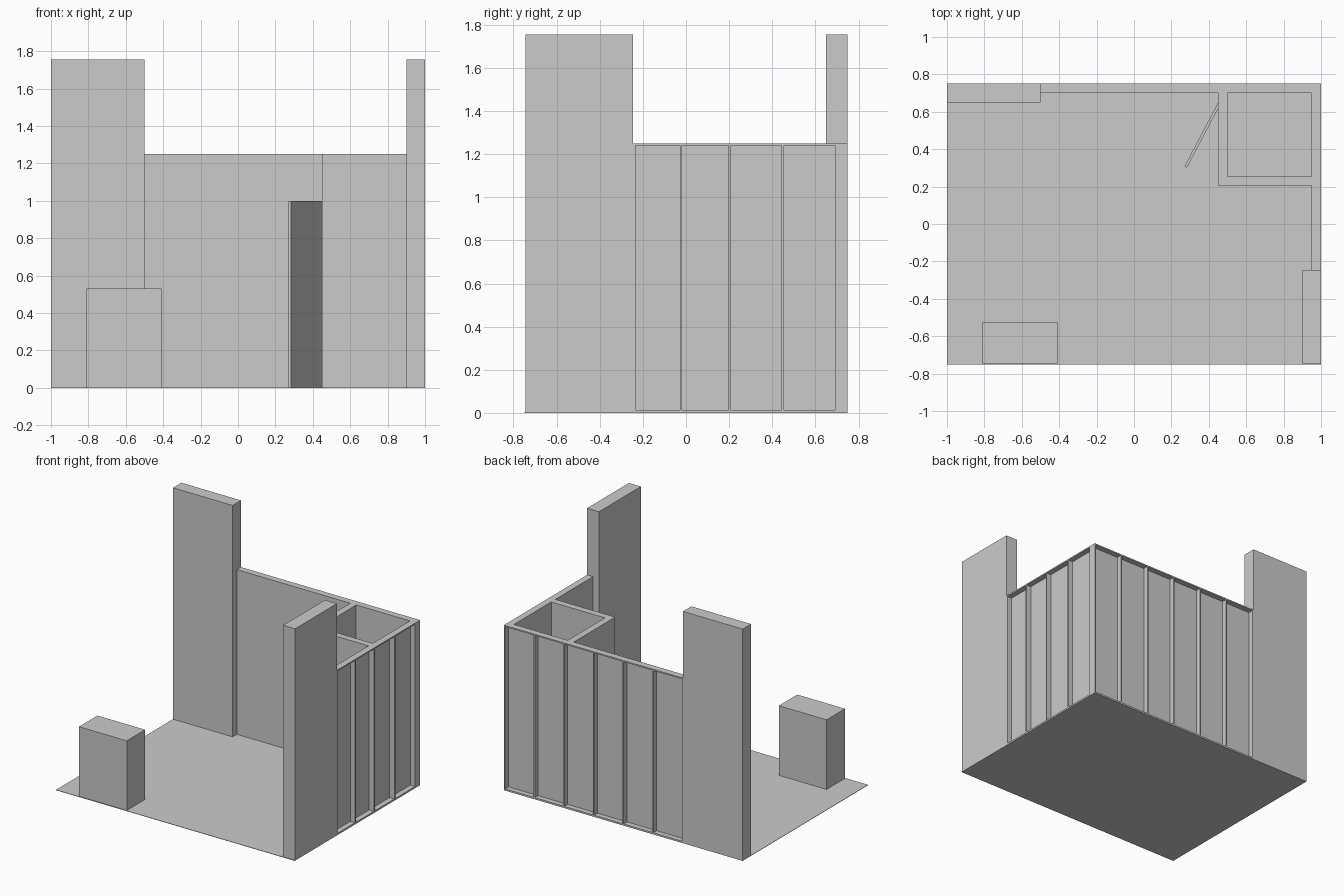
import bpy, bmesh, math
from mathutils import Matrix, Vector

if "Cube" in bpy.data.objects:
    bpy.data.objects.remove(bpy.data.objects["Cube"])


def add_boxes(bm, boxes):
    """Add axis-aligned boxes given as (x0, x1, y0, y1, z0, z1)."""
    for x0, x1, y0, y1, z0, z1 in boxes:
        m = Matrix.Translation(((x0 + x1) / 2, (y0 + y1) / 2, (z0 + z1) / 2))
        m = m @ Matrix.Diagonal((x1 - x0, y1 - y0, z1 - z0, 1))
        bmesh.ops.create_cube(bm, size=1, matrix=m)


def make(name, *boxes):
    bm = bmesh.new()
    add_boxes(bm, boxes)
    mesh = bpy.data.meshes.new(name)
    bm.to_mesh(mesh)
    bm.free()
    ob = bpy.data.objects.new(name, mesh)
    bpy.context.collection.objects.link(ob)
    return ob


FLOOR = 0.003      # floor sheet thickness
WALL = 1.25        # wall height
TOWER = 1.755      # tower height
DOOR = 1.0         # door height
SKIN = 0.01        # inner wall sheet thickness
RAIL = 0.01        # frame member thickness
B = FLOOR

# Floor sheet
make("floor", (-1, 1, -0.75, 0.75, 0, FLOOR))

# Tall towers and front counter
make("back_tower", (-1, -0.5, 0.65, 0.75, B, TOWER))
make("side_tower", (0.9, 1, -0.745, -0.245, B, TOWER))
make("counter", (-0.81, -0.41, -0.745, -0.525, B, 0.53))

# Back wall: inner sheet, with rails and studs open to the outside
make("back_wall_sheet", (-0.5, 1, 0.70, 0.70 + SKIN, B, WALL))
y0, y1 = 0.70 + SKIN, 0.75
make("back_wall_rails",
     (-0.5, 1, y0, y1, B, B + RAIL), (-0.5, 1, y0, y1, WALL - RAIL, WALL))
back_studs = [-0.495 + i * 1.49 / 6 for i in range(7)]
make("back_wall_studs",
     *[(x - RAIL / 2, x + RAIL / 2, y0, y1, B + RAIL, WALL - RAIL) for x in back_studs])

# Right wall, same construction
make("right_wall_sheet", (0.95, 0.95 + SKIN, -0.245, 0.70, B, WALL))
x0, x1 = 0.95 + SKIN, 1
make("right_wall_rails",
     (x0, x1, -0.245, 0.70, B, B + RAIL), (x0, x1, -0.245, 0.70, WALL - RAIL, WALL))
make("right_wall_studs",
     *[(x0, x1, y - RAIL / 2, y + RAIL / 2, B + RAIL, WALL - RAIL)
       for y in (-0.24, -0.023, 0.203, 0.449, 0.695)])

# Closet walls, with a doorway on the left side
make("closet_front_wall", (0.45, 0.95, 0.205, 0.255, B, WALL))
make("closet_side_wall",
     (0.45, 0.50, 0.255, 0.265, B, DOOR),
     (0.45, 0.50, 0.65, 0.70, B, DOOR),
     (0.45, 0.50, 0.255, 0.70, DOOR, WALL))

# Open door, hinged at the back edge of the doorway
hinge, tip = Vector((0.45, 0.65)), Vector((0.27, 0.308))
d = tip - hinge
door = make("door", (0, d.length, 0, 0.015, B, DOOR))
door.location = (hinge.x, hinge.y, 0)
door.rotation_euler.z = math.atan2(d.y, d.x)
